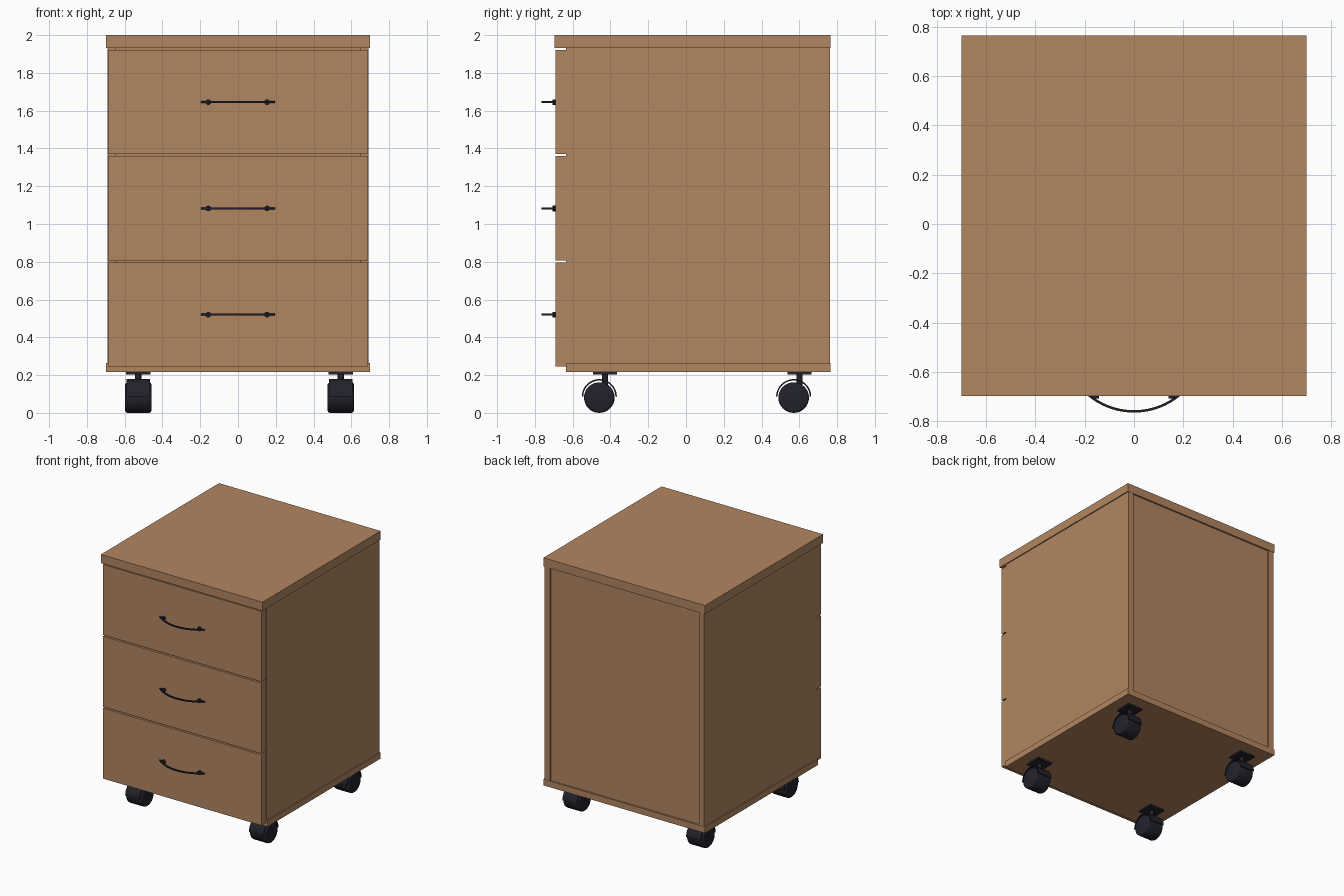
import bpy, bmesh, math
from mathutils import Matrix, Vector

if "Cube" in bpy.data.objects:
    bpy.data.objects.remove(bpy.data.objects["Cube"])


def material(name, rgb):
    m = bpy.data.materials.new(name)
    m.diffuse_color = (*rgb, 1.0)
    m.use_nodes = True
    m.node_tree.nodes["Principled BSDF"].inputs["Base Color"].default_value = m.diffuse_color
    return m


WOOD = material("brown wood", (0.45, 0.24, 0.12))
BLACK = material("black plastic", (0.016, 0.016, 0.025))


def finish(name, bm, mat, smooth=False):
    bmesh.ops.recalc_face_normals(bm, faces=bm.faces)
    me = bpy.data.meshes.new(name)
    bm.to_mesh(me)
    bm.free()
    me.materials.append(mat)
    ob = bpy.data.objects.new(name, me)
    bpy.context.collection.objects.link(ob)
    if smooth:
        bpy.ops.object.select_all(action='DESELECT')
        bpy.context.view_layer.objects.active = ob
        ob.select_set(True)
        bpy.ops.object.shade_smooth_by_angle(angle=math.radians(35))
    return ob


def box(name, x, y, z, mat=WOOD):
    """Box from (min, max) ranges."""
    bm = bmesh.new()
    size = Vector((x[1] - x[0], y[1] - y[0], z[1] - z[0]))
    mid = Vector((sum(x) / 2, sum(y) / 2, sum(z) / 2))
    bmesh.ops.create_cube(bm, size=1,
                          matrix=Matrix.Translation(mid) @ Matrix.Diagonal((*size, 1)))
    return finish(name, bm, mat)


def cylinder(name, centre, radius, depth, axis, mat=BLACK, sides=32, bevel=0.0):
    bm = bmesh.new()
    rot = Vector((0, 0, 1)).rotation_difference(Vector(axis)).to_matrix().to_4x4()
    bmesh.ops.create_cone(bm, cap_ends=True, segments=sides, radius1=radius,
                          radius2=radius, depth=depth,
                          matrix=Matrix.Translation(centre) @ rot)
    if bevel:
        rims = [e for e in bm.edges if any(len(f.verts) > 4 for f in e.link_faces)]
        bmesh.ops.bevel(bm, geom=rims, offset=bevel, segments=3, profile=0.5,
                        affect='EDGES')
    return finish(name, bm, mat, True)


def arc_band(name, outer, inner, a0, a1, steps, place, half_width):
    """Curved strip of rectangular section; place(u, v, w) maps arc plane + width."""
    bm = bmesh.new()
    rings = []
    for i in range(steps + 1):
        a = a0 + (a1 - a0) * i / steps
        c, s = math.cos(a), math.sin(a)
        rings.append([bm.verts.new(place(r * c, r * s, w)) for r, w in
                      ((outer, -half_width), (outer, half_width),
                       (inner, half_width), (inner, -half_width))])
    for p, q in zip(rings, rings[1:]):
        for k in range(4):
            bm.faces.new((p[k], p[(k + 1) % 4], q[(k + 1) % 4], q[k]))
    bm.faces.new(rings[0])
    bm.faces.new(rings[-1])
    return finish(name, bm, BLACK, True)


# Cabinet carcass
box("top_panel", (-0.70, 0.70), (-0.697, 0.765), (1.932, 2.0))
box("bottom_panel", (-0.70, 0.70), (-0.635, 0.765), (0.217, 0.265))
for side, s in (("left", -1), ("right", 1)):
    box(side + "_side_panel", sorted((s * 0.645, s * 0.692)), (-0.635, 0.763), (0.265, 1.932))
box("back_panel", (-0.645, 0.645), (0.73, 0.752), (0.265, 1.932))

# Drawer fronts, each with a bowed handle on two small posts
for i in range(3):
    z0 = 0.245 + i * 0.5625
    zh = 0.52 + i * 0.5625
    box(f"drawer_front_{i + 1}", (-0.687, 0.687), (-0.69, -0.635), (z0, z0 + 0.552))
    half = math.asin(0.2 / 0.293)
    arc_band(f"handle_{i + 1}", 0.293, 0.283, -math.pi / 2 - half, -math.pi / 2 + half, 24,
             lambda u, v, w, z=zh: (u, v - 0.472, z + w), 0.005)
    for x in (-0.157, 0.154):
        cylinder(f"handle_post_{i + 1}", (x, -0.695, zh), 0.015, 0.026, (0, 1, 0), sides=16)

# Casters: mounting plate, stem, hood and wheel
for x in (-0.528, 0.544):
    for y in (-0.428, 0.601):
        wy = y - 0.031
        box("caster_plate", (x - 0.066, x + 0.066), (y - 0.064, y + 0.064), (0.204, 0.217), BLACK)
        cylinder("caster_stem", (x, y, 0.172), 0.016, 0.07, (0, 0, 1), sides=16)
        arc_band("caster_hood", 0.093, 0.085, 0, math.pi, 24,
                 lambda u, v, w, x=x, wy=wy: (x + w, wy + u, 0.086 + v), 0.063)
        cylinder("caster_wheel", (x, wy, 0.081), 0.081, 0.14, (1, 0, 0), bevel=0.014)
